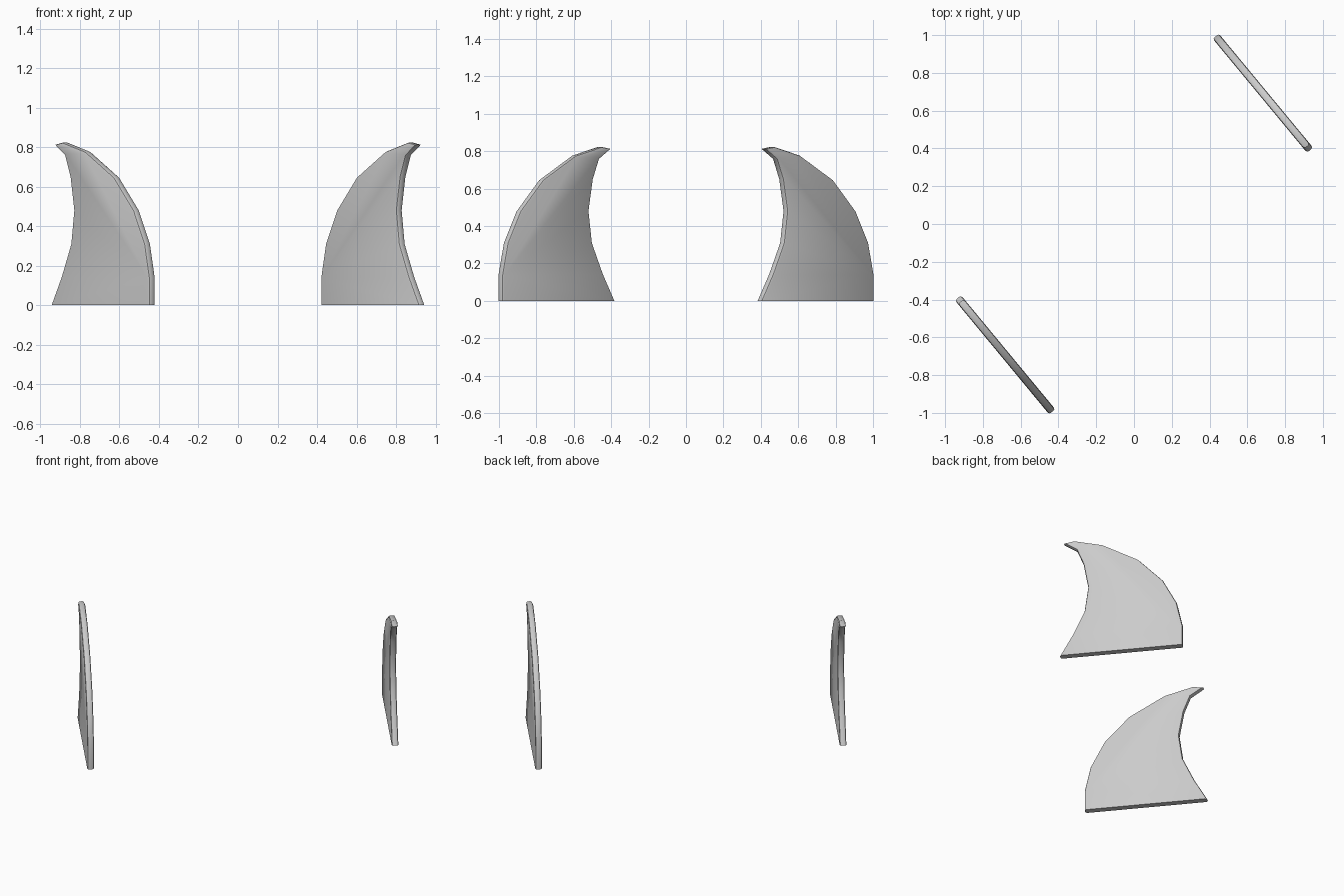
import bpy, bmesh, math
from mathutils import Vector

if "Cube" in bpy.data.objects:
    bpy.data.objects.remove(bpy.data.objects["Cube"])

# Fin outline: (x of the fin centre line, height)
PROFILE = [(.433, 0), (.433, .14), (.457, .31), (.513, .48), (.614, .648),
           (.758, .777), (.873, .824), (.916, .813), (.863, .757), (.836, .65),
           (.817, .48), (.832, .31), (.880, .145), (.932, 0)]
HALF = 0.021
along = Vector((.499, -.603, 0)).normalized()
normal = Vector((-along.y, along.x, 0))


def make_fin(name, turn):
    bm = bmesh.new()
    # Flat outline extruded to the plate thickness
    verts = []
    for x, z in PROFILE:
        p = Vector((.433, .994, z)) + along * ((x - .433) / along.x)
        verts.append(bm.verts.new(p - normal * HALF))
    face = bm.faces.new(verts)
    ext = bmesh.ops.extrude_face_region(bm, geom=[face])
    moved = [v for v in ext['geom'] if isinstance(v, bmesh.types.BMVert)]
    bmesh.ops.translate(bm, verts=moved, vec=normal * HALF * 2)
    bmesh.ops.recalc_face_normals(bm, faces=bm.faces[:])
    # Rounded rim, leaving the base flat
    rim = [e for e in bm.edges
           if any(len(f.verts) > 4 for f in e.link_faces)
           and max(v.co.z for v in e.verts) > 0.01]
    bmesh.ops.bevel(bm, geom=rim, offset=.012, segments=2, profile=.5,
                    affect='EDGES', clamp_overlap=True)
    mesh = bpy.data.meshes.new(name)
    bm.to_mesh(mesh)
    bm.free()
    fin = bpy.data.objects.new(name, mesh)
    bpy.context.collection.objects.link(fin)
    fin.rotation_euler.z = turn
    bpy.ops.object.select_all(action='DESELECT')
    fin.select_set(True)
    bpy.context.view_layer.objects.active = fin
    bpy.ops.object.shade_smooth_by_angle(angle=math.radians(35))


# Two fins, half a turn apart
make_fin("right_fin", 0)
make_fin("left_fin", math.pi)
